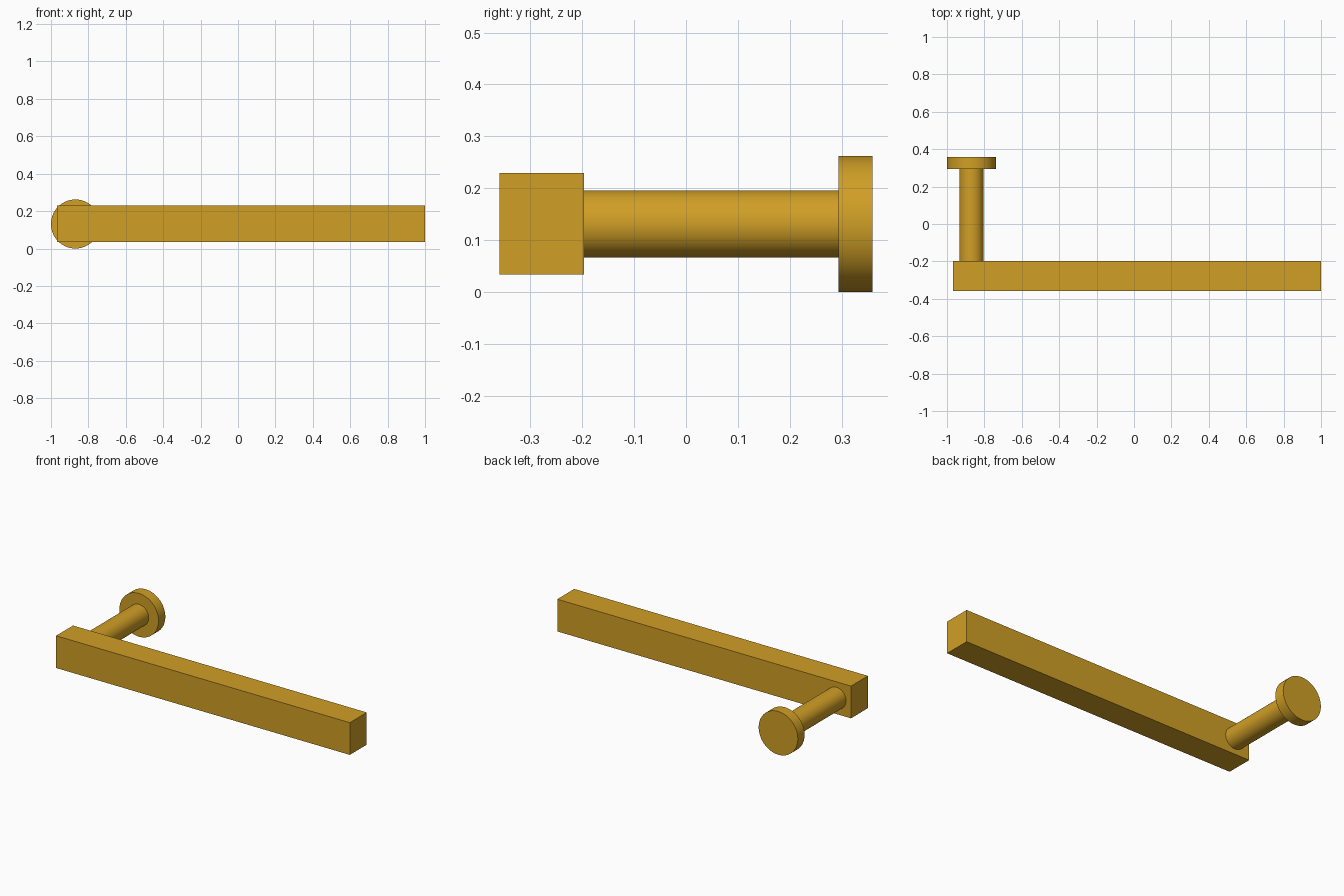
import bpy
import math

if "Cube" in bpy.data.objects:
    bpy.data.objects.remove(bpy.data.objects["Cube"])

# Single brass colour
brass = bpy.data.materials.new("brass")
brass.diffuse_color = (0.63, 0.345, 0.019, 1.0)
brass.use_nodes = True
brass.node_tree.nodes["Principled BSDF"].inputs["Base Color"].default_value = brass.diffuse_color

AXIS_X, AXIS_Z = -0.869, 0.131


def finish(name):
    ob = bpy.context.object
    ob.name = name
    ob.data.materials.append(brass)
    return ob


def box(name, low, high):
    centre = [(a + b) / 2 for a, b in zip(low, high)]
    bpy.ops.mesh.primitive_cube_add(size=1, location=centre)
    ob = finish(name)
    ob.scale = [b - a for a, b in zip(low, high)]
    bpy.ops.object.transform_apply(location=False, rotation=False, scale=True)


def rod(name, radius, y0, y1):
    bpy.ops.mesh.primitive_cylinder_add(
        vertices=96, radius=radius, depth=y1 - y0,
        location=(AXIS_X, (y0 + y1) / 2, AXIS_Z), rotation=(math.pi / 2, 0, 0))
    finish(name)
    bpy.ops.object.shade_smooth_by_angle(angle=math.radians(30))


# Square holder bar
box("holder_bar", (-0.967, -0.359, 0.034), (1.0, -0.197, 0.229))
# Round post from wall plate to bar
rod("support_post", 0.065, -0.197, 0.294)
# Round wall plate
rod("wall_plate", 0.131, 0.294, 0.359)
